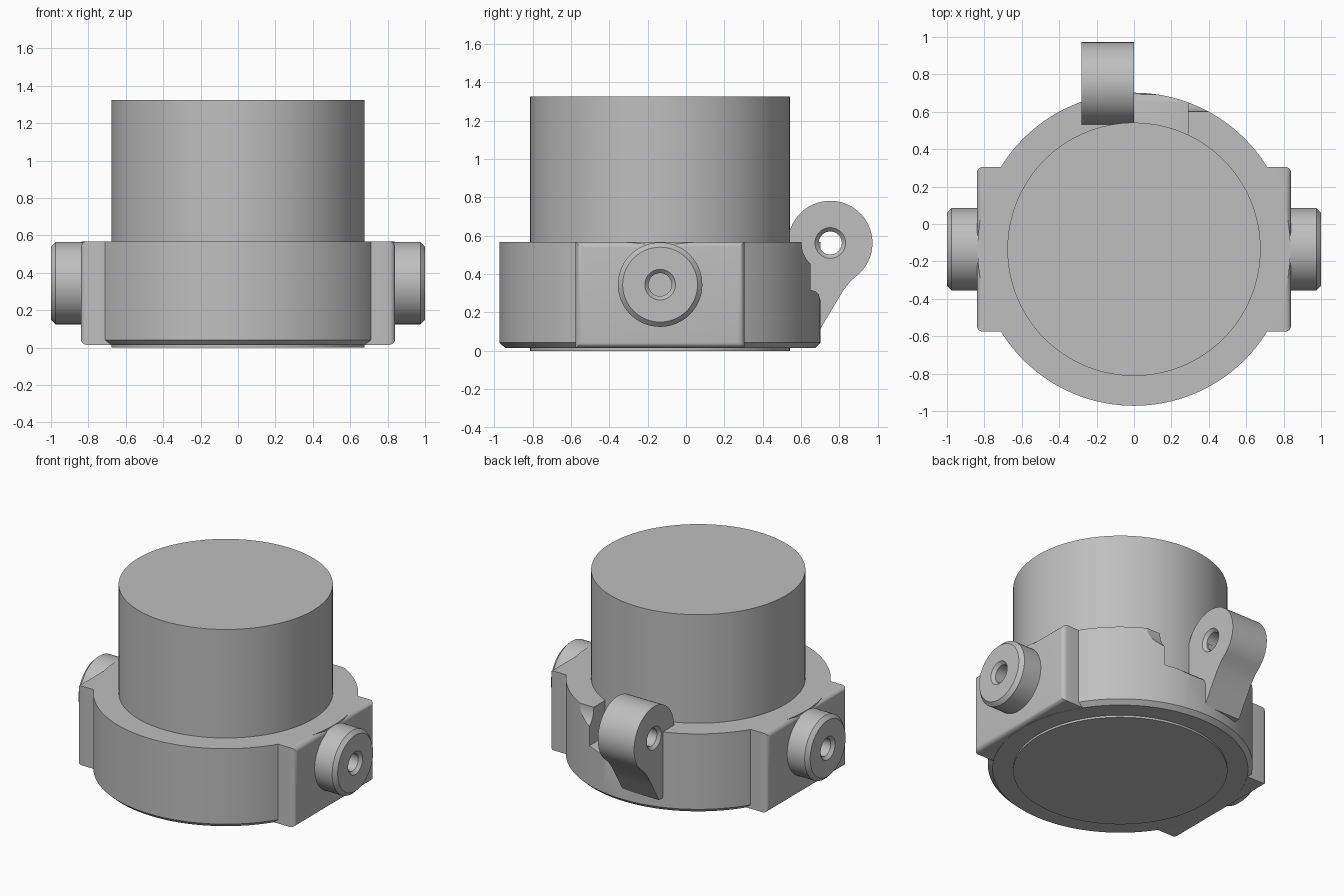
import bpy, bmesh, math
from mathutils import Matrix

if "Cube" in bpy.data.objects:
    bpy.data.objects.remove(bpy.data.objects["Cube"])

CY = -0.135          # y of the main axis
LY, LZ = 0.752, 0.562  # hinge hole axis

grey = bpy.data.materials.new("grey")
grey.diffuse_color = (0.52, 0.52, 0.52, 1)
grey.use_nodes = True
grey.node_tree.nodes["Principled BSDF"].inputs["Base Color"].default_value = grey.diffuse_color


def make(name, bm):
    bmesh.ops.recalc_face_normals(bm, faces=bm.faces)
    me = bpy.data.meshes.new(name)
    bm.to_mesh(me)
    bm.free()
    me.materials.append(grey)
    ob = bpy.data.objects.new(name, me)
    bpy.context.collection.objects.link(ob)
    return ob


def lathe(name, profile, mat, n=96):
    """Closed solid turned about local z from (radius, height) pairs."""
    bm = bmesh.new()
    rings = [[bm.verts.new((r * math.cos(2 * math.pi * i / n),
                            r * math.sin(2 * math.pi * i / n), h))
              for i in range(n)] for r, h in profile]
    for a, b in zip(rings, rings[1:]):
        for i in range(n):
            j = (i + 1) % n
            bm.faces.new((a[i], a[j], b[j], b[i]))
    bm.faces.new(rings[0])
    bm.faces.new(rings[-1])
    bm.transform(mat)
    return make(name, bm)


def prism(name, pts, x0, x1):
    """Extrude a (y, z) outline along x."""
    bm = bmesh.new()
    f = bm.faces.new([bm.verts.new((x0, y, z)) for y, z in pts])
    ext = bmesh.ops.extrude_face_region(bm, geom=[f])["geom"]
    bmesh.ops.translate(bm, vec=(x1 - x0, 0, 0),
                        verts=[v for v in ext if isinstance(v, bmesh.types.BMVert)])
    return make(name, bm)


def combine(ob, tool, op):
    m = ob.modifiers.new("bool", 'BOOLEAN')
    m.operation, m.object, m.solver = op, tool, 'EXACT'
    bpy.context.view_layer.objects.active = ob
    bpy.ops.object.modifier_apply(modifier=m.name)
    bpy.data.objects.remove(tool)


def along_x(x, y, z, side=1):
    return Matrix.Translation((x, y, z)) @ Matrix.Rotation(side * math.pi / 2, 4, 'Y')


axis = Matrix.Translation((0, CY, 0))

# Collar with chamfered bottom edge
collar = lathe("collar", [(0.807, 0.014), (0.837, 0.042), (0.837, 0.568)], axis, 128)

# Rounded side block running across the collar
bm = bmesh.new()
bmesh.ops.create_cube(bm, size=1)
bmesh.ops.scale(bm, vec=(1.68, 0.88, 0.553), verts=bm.verts)
bmesh.ops.translate(bm, vec=(0, CY, 0.2915), verts=bm.verts)
edges = [e for e in bm.edges
         if abs(e.verts[0].co.x) > 0.8 and e.verts[0].co.x * e.verts[1].co.x > 0]
bmesh.ops.bevel(bm, geom=edges, offset=0.032, segments=5, profile=0.5, affect='EDGES')
combine(collar, make("side_block", bm), 'UNION')

# Rear notch beside the hinge lug, with a rounded floor edge
combine(collar, prism("notch_cutter", [(0.45, 0.7), (0.45, 0.318), (0.65, 0.318), (0.675, 0.31),
                                       (0.692, 0.293), (0.702, 0.26), (0.8, 0.26), (0.8, 0.7)],
                      -0.02, 0.29), 'DIFFERENCE')
# Round tool clearance next to the notch
combine(collar, lathe("clearance_cutter", [(0.15, 0), (0.15, 0.4)],
                      along_x(0.2, LY, LZ), 64), 'DIFFERENCE')

# Pivot bosses with countersunk blind holes
bosses = []
for side, label in ((1, "right"), (-1, "left")):
    boss = lathe(label + "_boss", [(0.22, -0.05), (0.22, 0.135), (0.195, 0.16)],
                 along_x(side * 0.84, CY, 0.345, side))
    hole = lathe("hole_cutter", [(0.06, 0.03), (0.06, 0.14), (0.1, 0.18)],
                 along_x(side * 0.84, CY, 0.345, side), 48)
    combine(boss, hole, 'DIFFERENCE')
    bosses.append(boss)

# Main cylinder through the collar
drum = lathe("main_cylinder", [(0.677, 0), (0.677, 1.325)], axis, 128)

# Hinge lug: round eye blending down into the collar
outline = [(LY + 0.22 * math.cos(math.radians(a)), LZ + 0.22 * math.sin(math.radians(a)))
           for a in range(-45, 181, 5)]
outline += [(0.532, 0.11), (0.698, 0.11), (0.76, 0.215), (0.82, 0.315), (0.86, 0.365)]
lug = prism("hinge_lug", outline, -0.28, 0)
combine(lug, lathe("eye_cutter", [(0.1, -0.02), (0.06, 0.02), (0.06, 0.26), (0.1, 0.3)],
                   along_x(-0.28, LY, LZ), 48), 'DIFFERENCE')

# Smooth the curved surfaces, keep edges crisp
for ob in [collar, drum, lug] + bosses:
    bpy.ops.object.select_all(action='DESELECT')
    ob.select_set(True)
    bpy.context.view_layer.objects.active = ob
    bpy.ops.object.shade_smooth_by_angle(angle=math.radians(25))
